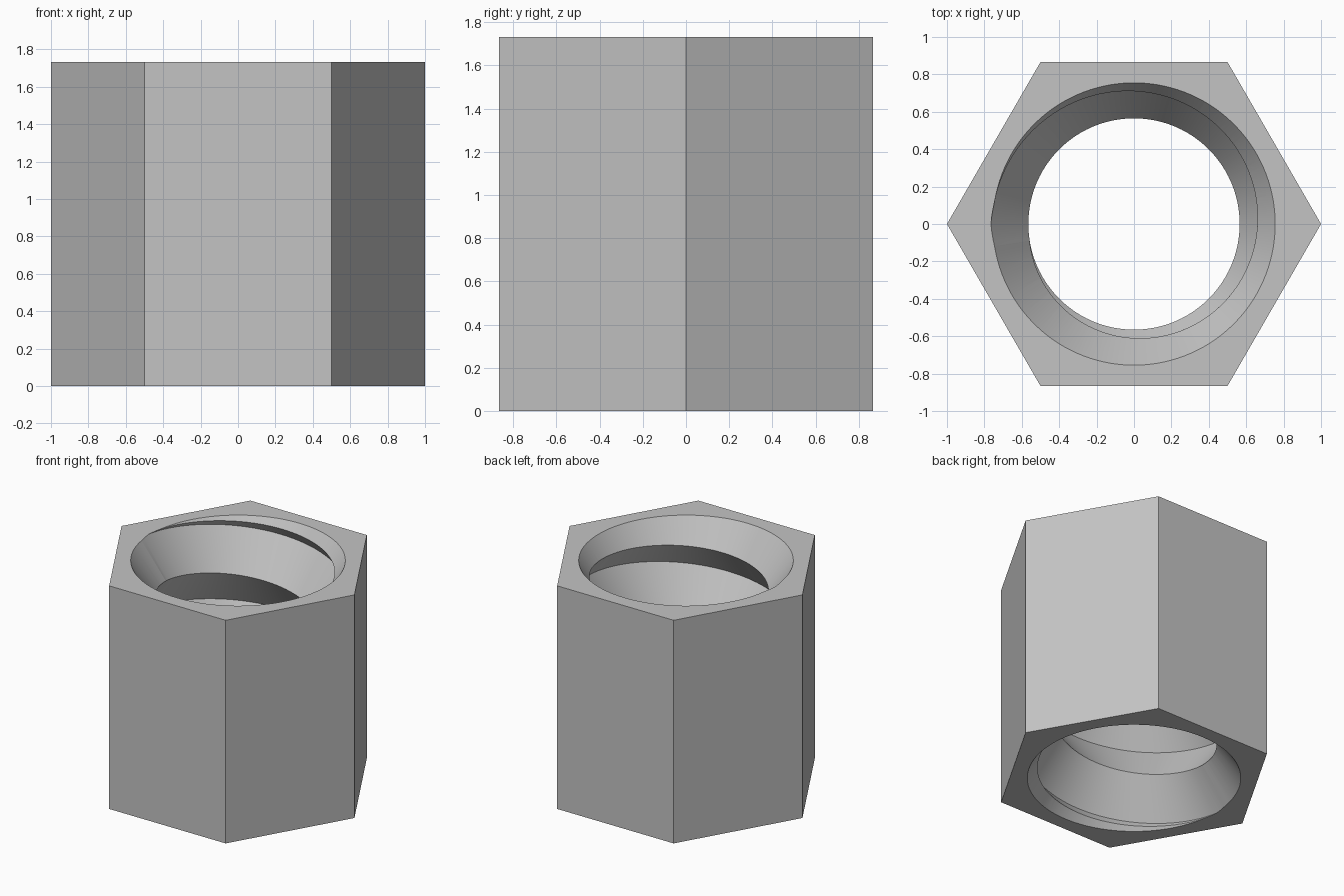
import bpy, bmesh, math

if "Cube" in bpy.data.objects:
    bpy.data.objects.remove(bpy.data.objects["Cube"], do_unlink=True)

HEIGHT = math.sqrt(3)
PITCH = HEIGHT / 3
CREST, ROOT, RIM = 0.565, 0.765, 0.755
SEGS = 120
SLOPE = (ROOT - CREST) / (PITCH / 2)
MARGIN = 0.1

steel = bpy.data.materials.new("plain grey")
steel.use_nodes = True
grey = (0.55, 0.55, 0.55, 1)
steel.diffuse_color = grey
steel.node_tree.nodes["Principled BSDF"].inputs["Base Color"].default_value = grey


def add_object(name, bm):
    bmesh.ops.recalc_face_normals(bm, faces=bm.faces)
    mesh = bpy.data.meshes.new(name)
    bm.to_mesh(mesh)
    bm.free()
    mesh.materials.append(steel)
    obj = bpy.data.objects.new(name, mesh)
    bpy.context.collection.objects.link(obj)
    return obj


def frustum(name, sides, z0, r0, z1, r1):
    bm = bmesh.new()
    rings = [[bm.verts.new((r * math.cos(math.tau * i / sides),
                            r * math.sin(math.tau * i / sides), z))
              for i in range(sides)] for z, r in ((z0, r0), (z1, r1))]
    for i in range(sides):
        j = (i + 1) % sides
        bm.faces.new((rings[0][i], rings[0][j], rings[1][j], rings[1][i]))
    for ring in rings:
        bm.faces.new(ring)
    return add_object(name, bm)


def thread_cutter():
    # helical V surface, trimmed flat above and below and capped
    bm = bmesh.new()
    crest, root = [], []
    for i in range(-2 * SEGS, 6 * SEGS):
        a = math.pi + math.tau * i / SEGS
        z = PITCH * i / SEGS
        for line, r, dz in ((root, ROOT, 0), (crest, CREST, PITCH / 2)):
            line.append(bm.verts.new((r * math.cos(a), r * math.sin(a), z + dz)))
    for i in range(len(root) - 1):
        bm.faces.new((root[i], root[i + 1], crest[i + 1], crest[i]))
        if i + SEGS + 1 < len(root):
            bm.faces.new((crest[i], crest[i + 1], root[i + SEGS + 1], root[i + SEGS]))
    for z, up in ((-MARGIN, -1), (HEIGHT + MARGIN, 1)):
        bmesh.ops.bisect_plane(bm, geom=bm.verts[:] + bm.edges[:] + bm.faces[:],
                               dist=1e-6, plane_co=(0, 0, z), plane_no=(0, 0, up),
                               clear_outer=True)
        rim = [e for e in bm.edges if e.is_boundary
               and all(abs(v.co.z - z) < 1e-4 for v in e.verts)]
        bmesh.ops.contextual_create(bm, geom=rim)
    return add_object("thread_cutter", bm)


# Hexagonal body, tapped bore and a countersink at each end
body = frustum("hex_nut_body", 6, 0, 1, HEIGHT, 1)
depth = (RIM - CREST) / SLOPE + 0.1
wide, narrow = RIM + MARGIN * SLOPE, RIM - depth * SLOPE
cutters = [
    thread_cutter(),
    frustum("top_countersink", SEGS, HEIGHT - depth, narrow, HEIGHT + MARGIN, wide),
    frustum("bottom_countersink", SEGS, -MARGIN, wide, depth, narrow),
]
for cutter in cutters:
    cutter.hide_render = True
    mod = body.modifiers.new(cutter.name, "BOOLEAN")
    mod.operation = "DIFFERENCE"
    mod.solver = "EXACT"
    mod.object = cutter

# Bake the cuts and drop the cutters
graph = bpy.context.evaluated_depsgraph_get()
baked = bpy.data.meshes.new_from_object(body.evaluated_get(graph))
body.modifiers.clear()
body.data = baked
for cutter in cutters:
    bpy.data.objects.remove(cutter, do_unlink=True)

bpy.ops.object.select_all(action="DESELECT")
body.select_set(True)
bpy.context.view_layer.objects.active = body
bpy.ops.object.shade_smooth_by_angle(angle=math.radians(25))
